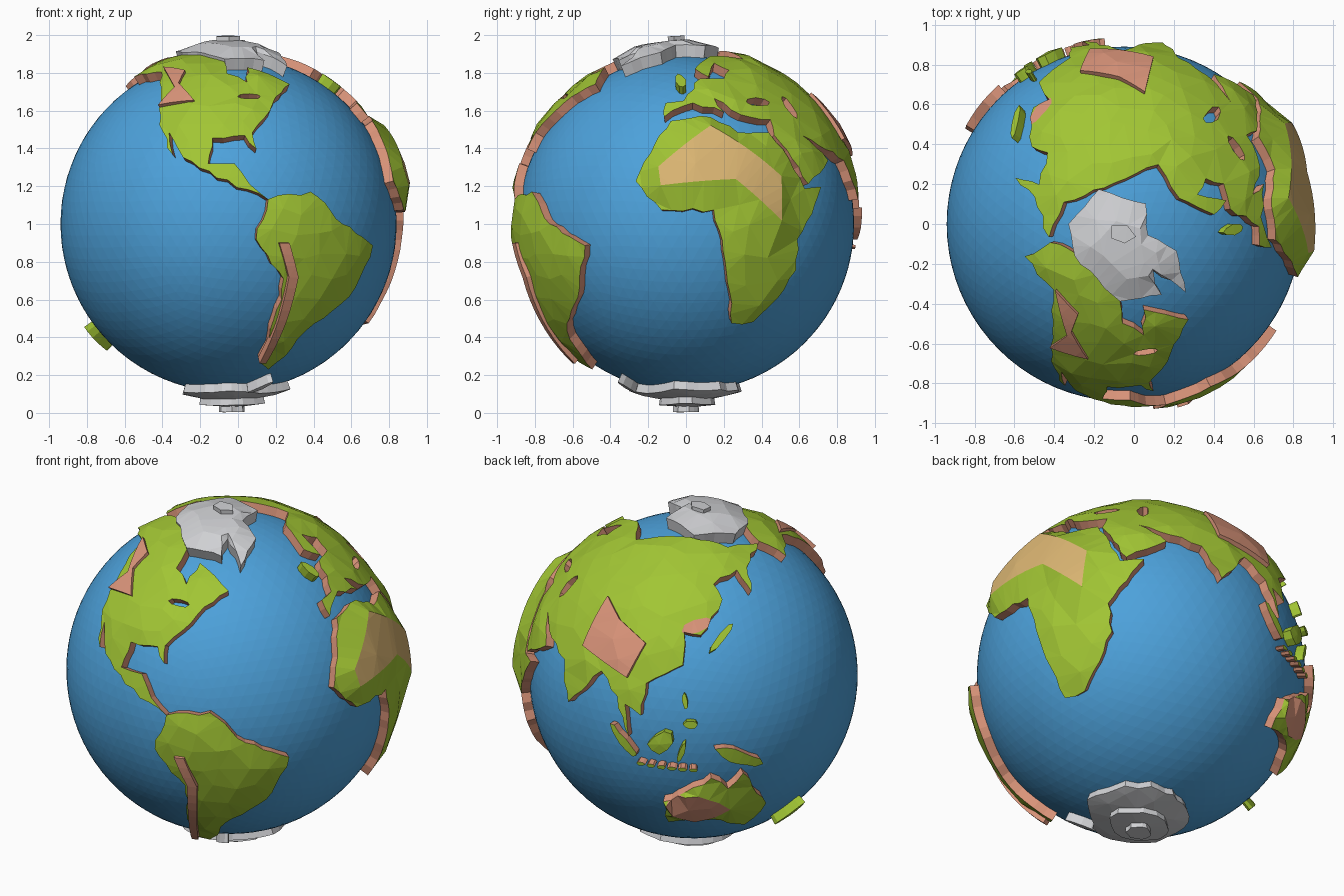
import bpy, math, random
from mathutils import Vector
from mathutils.geometry import delaunay_2d_cdt

if "Cube" in bpy.data.objects:
    bpy.data.objects.remove(bpy.data.objects["Cube"])

random.seed(4)
CENTRE = Vector((-0.05, 0, 1))
COAST, FLOOR = 0.94, 0.87


def material(name, *rgb):
    m = bpy.data.materials.new(name)
    m.diffuse_color = [(c / 255) ** 2.2 for c in rgb] + [1]
    m.use_nodes = True
    m.node_tree.nodes["Principled BSDF"].inputs["Base Color"].default_value = m.diffuse_color
    return m


OCEAN = material("ocean blue", 78, 160, 218)
GREEN = material("land green", 160, 196, 55)
ROCK = material("rock salmon", 217, 147, 121)
SAND = material("desert sand", 218, 180, 114)
ICE = material("ice grey", 207, 208, 211)


def direction(lon, lat):
    a, b = math.radians(lon), math.radians(lat)
    return Vector((math.cos(b) * math.cos(a), math.cos(b) * math.sin(a), math.sin(b)))


def geo(*c):
    """Longitude, latitude pairs -> directions."""
    return [direction(*p) for p in zip(c[::2], c[1::2])]


def blob(lon, lat, a, b, tilt=0, n=8):
    """Rough ellipse, sizes in degrees."""
    mid = direction(lon, lat)
    east = Vector((0, 0, 1)).cross(mid).normalized()
    north = mid.cross(east)
    out, t = [], math.radians(tilt)
    for i in range(n):
        w = math.tau * i / n
        u, v = (math.radians(s) * random.uniform(.8, 1.1) for s in (a * math.cos(w), b * math.sin(w)))
        out.append((mid + east * (u * math.cos(t) - v * math.sin(t))
                    + north * (u * math.sin(t) + v * math.cos(t))).normalized())
    return out


def shrink(dirs, k):
    mid = sum(dirs, Vector()).normalized()
    return [mid.lerp(d, k).normalized() for d in dirs]


def inside(p, poly):
    hit = False
    for a, b in zip(poly, poly[1:] + poly[:1]):
        if (a.y > p.y) != (b.y > p.y) and p.x < (b.x - a.x) * (p.y - a.y) / (b.y - a.y) + a.x:
            hit = not hit
    return hit


def plate(name, outline, top=GREEN, wall=ROCK, r=COAST, bump=0.014, floor=FLOOR,
          holes=(), regions=(), step=7.5, jag=0.22):
    """Curved low-poly slab with a jagged coast; regions are (outline, material, radius)."""
    q = sum(outline, Vector()).normalized().to_track_quat('Z', 'Y')
    qi = q.inverted()

    def flat(d):
        d = qi @ d
        return Vector((d.x / (1 + d.z), d.y / (1 + d.z)))

    def loop2d(dirs, jag):
        out = []
        for a, b in zip(dirs, dirs[1:] + dirs[:1]):
            n = max(1, round(math.degrees(a.angle(b)) / 3.5))
            side = (flat(b) - flat(a)) / n
            side = Vector((-side.y, side.x))
            for i in range(n):
                out.append(flat(a.lerp(b, i / n).normalized())
                           + side * (random.uniform(-jag, jag) if i else 0))
        return out

    pts, edges, rad, loops = [], [], [], []
    todo = [(outline, r, jag)] + [(o, r, 0) for o in holes] + [(g[0], g[2], 0) for g in regions]
    for dirs, h, j in todo:
        lp, s = loop2d(dirs, j), len(pts)
        pts += lp
        rad += [h] * len(lp)
        edges += [(s + i, s + (i + 1) % len(lp)) for i in range(len(lp))]
        loops.append(lp)
    shore, lakes, zones = loops[0], loops[1:1 + len(holes)], loops[1 + len(holes):]

    # scattered inner points give the facets
    sp = math.radians(step) / 2
    fixed, n = list(pts), int(1.2 / sp)
    for i in range(-n, n + 1):
        for j in range(-n, n + 1):
            p = Vector((i + j % 2 / 2 + random.uniform(-.25, .25), j + random.uniform(-.25, .25))) * sp
            if not inside(p, shore) or min((p - f).length for f in fixed) < sp * 0.45:
                continue
            h = r + random.uniform(0.3, 1) * bump
            for zone, g in zip(zones, regions):
                if inside(p, zone):
                    h = g[2] + bump * random.random() / 3
            pts.append(p)
            rad.append(h)
    vs, _, fs, ids, _, _ = delaunay_2d_cdt(pts, edges, [], 0, 1e-5, True)

    ball = []
    for p, o in zip(vs, ids):
        k = p.length_squared
        ball.append((q @ (Vector((2 * p.x, 2 * p.y, 1 - k)) / (1 + k)), rad[min(o)] if o else r))
    faces, idx = [], []
    for f in fs:
        a, b, c = (vs[i] for i in f)
        m = (a + b + c) / 3
        if inside(m, shore) and not any(inside(m, k) for k in lakes):
            faces.append(tuple(f) if (b - a).cross(c - a) > 0 else tuple(reversed(f)))
            idx.append(next((2 + i for i, z in enumerate(zones) if inside(m, z)), 0))
    # coast walls
    nv = len(ball)
    used = {(f[i - 1], f[i]) for f in faces for i in range(3)}
    for a, b in sorted(used):
        if (b, a) not in used:
            faces.append((b, a, a + nv, b + nv))
            idx.append(1)
    me = bpy.data.meshes.new(name)
    me.from_pydata([CENTRE + d * h for d, h in ball] + [CENTRE + d * floor for d, h in ball], [], faces)
    for m in [top, wall] + [g[1] for g in regions]:
        me.materials.append(m)
    me.polygons.foreach_set("material_index", idx)
    bpy.context.collection.objects.link(bpy.data.objects.new(name, me))


# ocean ball
bpy.ops.mesh.primitive_ico_sphere_add(subdivisions=5, radius=0.89, location=CENTRE)
bpy.context.object.name = "ocean"
bpy.context.object.data.materials.append(OCEAN)

# americas
plate("north_america", geo(
    -166,66, -156,71, -96,70, -91,58, -80,53, -77,62, -56,52, -70,43, -81,31, -80,25, -84,30, -96,29, -97,20,
    -88,20, -83,13, -77,8, -94,15, -106,22, -113,31, -110,23, -118,34, -124,47, -137,59, -162,56),
    holes=[blob(-80, 46, 4, 1.3)])
plate("rocky_mountains", geo(-136,60, -117,58, -116,51, -105,43, -121,41, -117,49),
      ROCK, r=0.962, floor=0.93, bump=0.005, jag=0)
plate("south_america", geo(-77,8, -62,10.5, -50,0, -35,-7, -40,-21, -57,-37, -67,-55, -74,-51, -71,-18, -81,-5))
ridge = [(-72, -6), (-68, -17), (-69.5, -32), (-73, -50)]
plate("andes", [direction(x + 1.7, y) for x, y in ridge] + [direction(x - 1.7, y) for x, y in reversed(ridge)],
      ROCK, r=0.965, floor=0.92, bump=0.004, jag=0)

# africa with a raised desert
plate("africa", geo(-6,35.5, 10,37, 20,31, 33,31, 43,11.5, 51,12, 39,-5, 40,-15, 27,-33.5, 18,-34, 13,-12, 9,4.5,
                    -8,4.5, -17,14, -10,30), step=9,
      regions=[(geo(-9,18, 9,32, 32,15, 31,1, 16,14, -8,12), SAND, 0.985)])

# europe and asia with inland seas, and the high plateau
plate("eurasia", geo(
    -9,37, -9,43, -1,44, 8,55, 22,55, 29,60, 22,65, 13,56, 6,61, 25,71, 60,68.5, 104,77, 160,70, 190,66, 163,60,
    157,51, 155,60, 137,56, 140,50, 128,38, 121,39, 121,28, 108,21, 107,10, 101,13, 103,2, 98,15, 90,22, 78,8,
    72,21, 57,26, 49,30, 59,21, 45,13, 35,30, 36,36, 27,37, 23,38, 13,45, 16,39, 3,43),
    holes=[blob(34, 43.5, 5, 2), blob(51, 41.5, 2, 5)],
    regions=[(blob(126, 41, 6, 2.5, 20), ROCK, 0.943)])
plate("high_plateau", geo(81,46, 92,40, 106,34, 101,22, 80,28), ROCK, r=0.967, floor=0.93, bump=0.008, jag=0)

# islands: position, half length, half width, tilt
for name, wall, *shape in (
        ("britain", GREEN, -3, 54, 4, 1.6, 105), ("japan", GREEN, 137, 37, 7, 1.3, 45),
        ("luzon", GREEN, 122, 16, 3, 1, 100), ("mindanao", GREEN, 124, 8, 2.5, 1.5),
        ("borneo", GREEN, 114, 1, 5, 3.5, 45), ("sumatra", ROCK, 101, 0, 8, 1.6, -47),
        ("sulawesi", GREEN, 121, -2, 4, 1, 70), ("new_guinea", ROCK, 141, -5, 10, 2.5, -25),
        ("new_zealand", GREEN, 172, -41, 7, 1.5, 52)):
    plate(name, blob(*shape), wall=wall, step=5)
for i in range(6):
    plate(f"islet_{i}", blob(107 + 3.6 * i, -7.5 - i / 4, 1.6, 0.8, n=6), step=5)

# australia with its dry interior
plate("australia", geo(114,-23, 122,-18, 131,-12, 137,-17, 142,-11, 153,-27, 147,-38, 136,-33, 129,-32, 115,-34),
      regions=[(blob(126, -25, 11, 6, -5), ROCK, 0.965)])

# northern ice with its southern lobe
north = geo(180,73, 126,77, 43,81, -25,82, -27,72, -48,61, -58,73, -62,65, -93,66, -147,72)
plate("north_ice", north, ICE, ICE, r=0.956, bump=0.02, regions=[(shrink(north, 0.5), ICE, 0.978)])
plate("north_peak", blob(-100, 87, 4, 3, n=5), ICE, ICE, r=0.998, bump=0.003, floor=0.95, jag=0)

# southern ice in steps, with its peninsula
for name, size, r in (("south_ice", 20, 0.935), ("south_step", 10, 0.97), ("south_peak", 4, 0.998)):
    plate(name, blob(0, -89, size, size, n=14), ICE, ICE, r=r, bump=0.004, floor=r - 0.06)
plate("peninsula", blob(-62, -68, 6, 1.3, 65), ICE, ICE)
